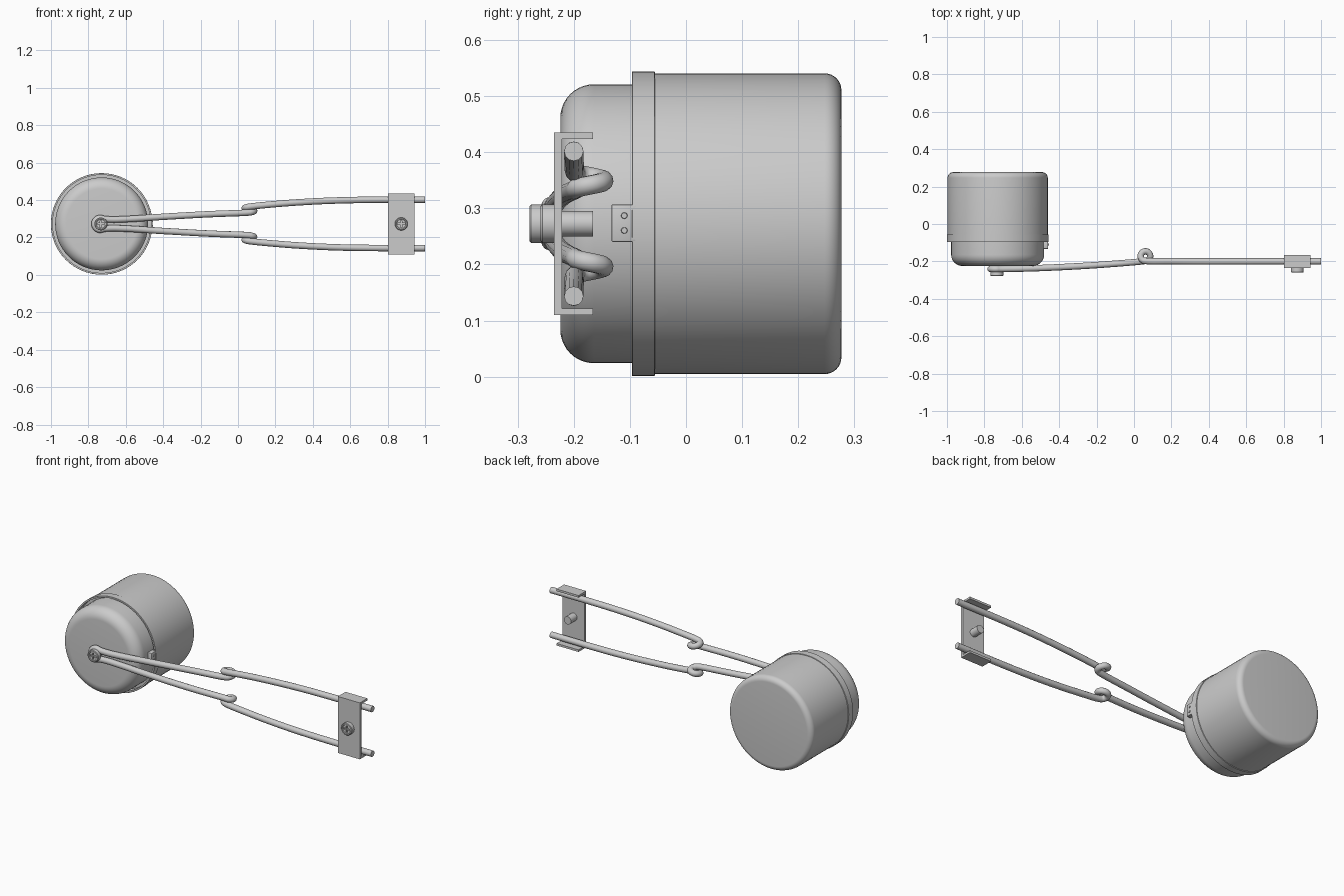
import bpy, bmesh, math
from mathutils import Matrix, Vector

if "Cube" in bpy.data.objects:
    bpy.data.objects.remove(bpy.data.objects["Cube"])

CX, CZ = -0.729, 0.2725     # canister axis (runs along y)
WIRE = 0.0172               # wire radius


def finish(name, bm, smooth=True):
    bmesh.ops.remove_doubles(bm, verts=bm.verts, dist=1e-5)
    bmesh.ops.recalc_face_normals(bm, faces=bm.faces)
    me = bpy.data.meshes.new(name)
    bm.to_mesh(me)
    bm.free()
    ob = bpy.data.objects.new(name, me)
    bpy.context.collection.objects.link(ob)
    if smooth:
        shade(ob)
    return ob


def shade(ob):
    bpy.ops.object.select_all(action='DESELECT')
    ob.select_set(True)
    bpy.context.view_layer.objects.active = ob
    bpy.ops.object.shade_smooth_by_angle(angle=math.radians(35))


def lathe(name, profile, x=CX, z=CZ, steps=64):
    """Revolve (radius, y) points around a y axis through (x, z)."""
    bm = bmesh.new()
    vs = [bm.verts.new((x + r, y, z)) for r, y in profile]
    es = [bm.edges.new(p) for p in zip(vs, vs[1:])]
    bmesh.ops.spin(bm, geom=vs + es, cent=(x, 0, z), axis=(0, 1, 0),
                   angle=math.tau, steps=steps)
    return finish(name, bm)


def corner(r, y, rad, sign, n=8):
    """Rounded outer corner; sign is the y direction of the closed end."""
    return [(r - rad + rad * math.cos(a), y - sign * rad + sign * rad * math.sin(a))
            for a in (math.pi / 2 * i / n for i in range(n + 1))]


def box(name, lo, hi, bevel=0):
    lo, hi = Vector(lo), Vector(hi)
    bm = bmesh.new()
    bmesh.ops.create_cube(bm, size=1, matrix=Matrix.Translation((lo + hi) / 2)
                          @ Matrix.Diagonal((*(hi - lo), 1)))
    if bevel:
        bmesh.ops.bevel(bm, geom=bm.edges[:], offset=bevel, segments=2,
                        profile=0.5, affect='EDGES')
    return finish(name, bm, bool(bevel))


# canister: main body, front cap and clamping band
lathe("canister_body", [(0, -0.06), (0.268, -0.06)] + corner(0.268, 0.277, 0.03, 1) + [(0, 0.277)])
lathe("canister_cap", [(0, -0.06), (0.2485, -0.06)] + corner(0.2485, -0.224, 0.06, -1, 10) + [(0, -0.224)])
lathe("clamp_band", [(0.262, -0.0965), (0.2705, -0.0965), (0.2715, -0.0955), (0.2715, -0.0565),
                     (0.2705, -0.0555), (0.262, -0.0555), (0.262, -0.0965)])

# small clasp on the band, with two rivets and a tab
box("clasp", (-0.484, -0.133, 0.240), (-0.459, -0.088, 0.307), 0.003)
box("clasp_tab", (-0.48, -0.09, 0.257), (-0.460, -0.0855, 0.29))
for i, z in enumerate((0.2605, 0.287)):
    bm = bmesh.new()
    bmesh.ops.create_cone(bm, cap_ends=True, segments=16, radius1=0.006, radius2=0.005, depth=0.006,
                          matrix=Matrix.Translation((-0.458, -0.11, z))
                          @ Matrix.Rotation(math.pi / 2, 4, 'Y'))
    finish(f"clasp_rivet_{i + 1}", bm)

# spring wire: half path as (x, y, height above mid plane), then mirrored
LX = CX - 0.007
loop = [(LX + 0.031 * math.cos(a), -0.241, 0.031 * math.sin(a))
        for a in (math.radians(d) for d in (180, 150, 120, 90, 60))]
inner = [(-0.68, -0.24, 0.0235), (-0.62, -0.239, 0.0245), (-0.4, -0.231, 0.038), (-0.15, -0.216, 0.052)]
coil = [(0.061 + 0.0255 * math.sin(a), -0.172 - 0.0255 * math.cos(a), 0.061 + 0.031 * i / 12)
        for i, a in ((i, math.tau * i / 12) for i in range(13))]
outer = [(0.2, -0.199, 0.106), (0.35, -0.2, 0.117), (0.55, -0.2, 0.126), (0.75, -0.2, 0.129), (1.0, -0.2, 0.129)]
half = loop + inner + coil + outer
path = [(x, y, CZ - h) for x, y, h in reversed(half[1:])] + [(x, y, CZ + h) for x, y, h in half]
cu = bpy.data.curves.new("spring_wire", 'CURVE')
cu.dimensions = '3D'
cu.bevel_depth = WIRE
cu.bevel_resolution = 4
cu.use_fill_caps = True
sp = cu.splines.new('BEZIER')
sp.resolution_u = 5
sp.bezier_points.add(len(path) - 1)
for bp, co in zip(sp.bezier_points, path):
    bp.co = co
    bp.handle_left_type = bp.handle_right_type = 'AUTO'
wire = bpy.data.objects.new("spring_wire", cu)
bpy.context.collection.objects.link(wire)
bpy.ops.object.select_all(action='DESELECT')
wire.select_set(True)
bpy.context.view_layer.objects.active = wire
bpy.ops.object.convert(target='MESH')
shade(bpy.context.view_layer.objects.active)

# C-shaped end bracket, extruded along x
section = [(-0.166, 0.163), (-0.235, 0.163), (-0.235, -0.163), (-0.166, -0.163),
           (-0.166, -0.151), (-0.221, -0.151), (-0.221, 0.151), (-0.166, 0.151)]
bm = bmesh.new()
face = bm.faces.new([bm.verts.new((0.803, y, CZ + h)) for y, h in section])
ext = bmesh.ops.extrude_face_region(bm, geom=[face])
bmesh.ops.translate(bm, vec=(0.14, 0, 0), verts=[v for v in ext['geom'] if isinstance(v, bmesh.types.BMVert)])
finish("end_bracket", bm, False)


def screw(name, x, back, front, tip):
    """Round head with raised rim, cross recess and a plain shaft."""
    ob = lathe(name, [(0, front + 0.003), (0.024, front + 0.003), (0.026, front), (0.031, front)]
               + [(0.0345, front + 0.003), (0.0345, back), (0.0225, back), (0.0225, tip), (0, tip)],
               x, CZ, 32)
    for i, (sx, sz) in enumerate(((0.019, 0.0045), (0.0045, 0.019))):
        cut = box(f"{name}_cutter_{i}", (x - sx, front - 0.01, CZ - sz), (x + sx, front + 0.012, CZ + sz))
        cut.hide_render = True
        cut.hide_viewport = True
        mod = ob.modifiers.new("cross_recess", 'BOOLEAN')
        mod.operation, mod.object, mod.solver = 'DIFFERENCE', cut, 'EXACT'


screw("canister_screw", CX - 0.004, -0.255, -0.279, -0.215)
screw("bracket_screw", 0.873, -0.235, -0.259, -0.166)
